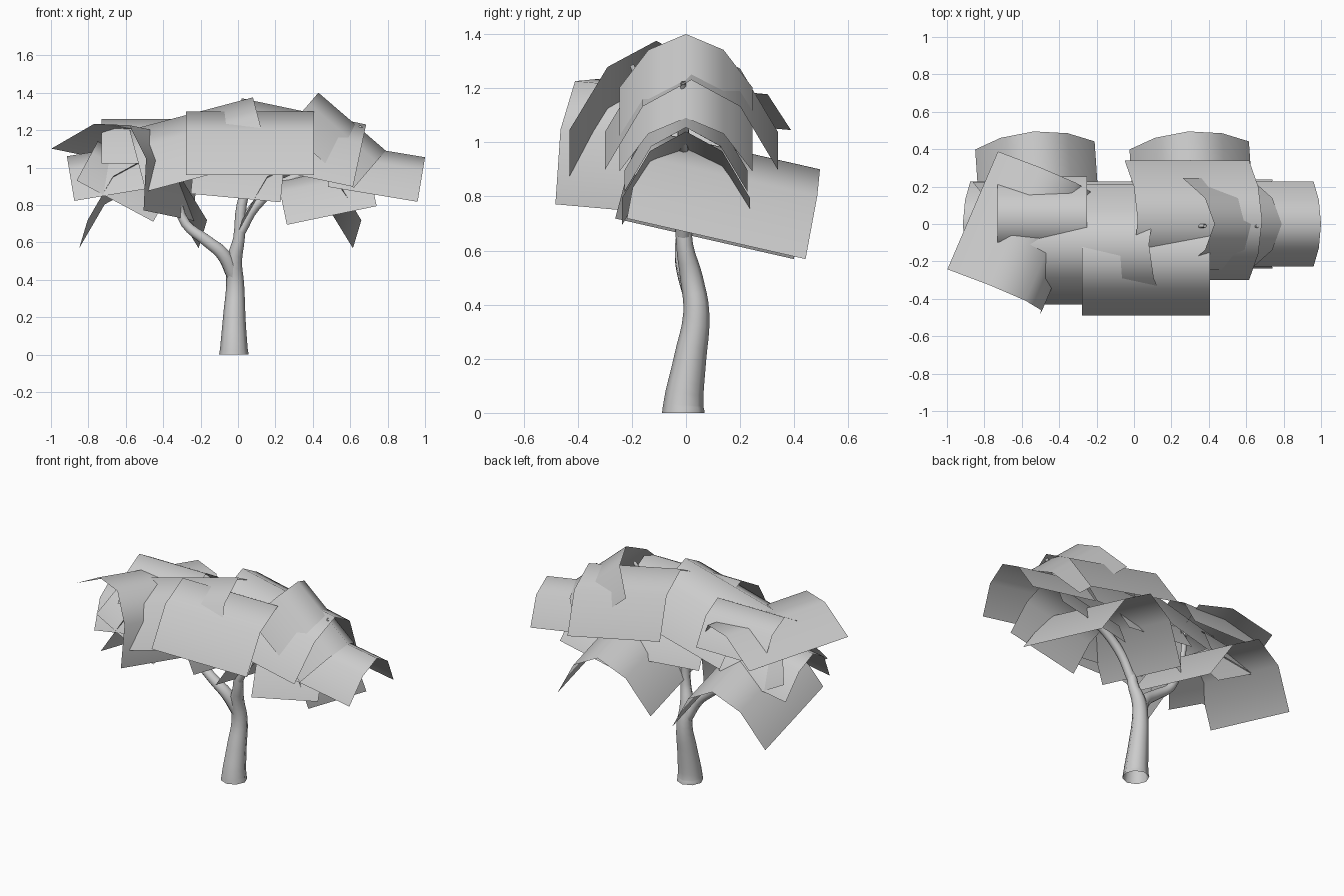
import bpy
from mathutils import Vector

if "Cube" in bpy.data.objects:
    bpy.data.objects.remove(bpy.data.objects["Cube"])


def limb(name, pts):
    """Tapered smooth tube through (x, y, z, radius) points."""
    cu = bpy.data.curves.new(name, 'CURVE')
    cu.dimensions = '3D'
    cu.bevel_depth = 1.0
    cu.bevel_resolution = 2
    cu.resolution_u = 4
    sp = cu.splines.new('BEZIER')
    sp.bezier_points.add(len(pts) - 1)
    for bp, (x, y, z, r) in zip(sp.bezier_points, pts):
        bp.co = (x, y, z)
        bp.radius = r
        bp.handle_left_type = bp.handle_right_type = 'AUTO'
    ob = bpy.data.objects.new(name, cu)
    bpy.context.collection.objects.link(ob)


# arched cross-section shared by every leaf sheet: (sideways, height)
ARCH = [(-.32, -.34), (-.18, -.10), (0, 0), (.18, -.10), (.32, -.34)]


def leaf_sheet(name, start, end, up=(0, 0, 1), size=1.0):
    """Arched sheet whose ridge runs from start to end."""
    a, b = Vector(start), Vector(end)
    d = (b - a).normalized()
    u = Vector(up)
    u = (u - d * u.dot(d)).normalized()
    s = d.cross(u)
    verts = [p + s * w * size + u * h * size for p in (a, b) for w, h in ARCH]
    n = len(ARCH)
    faces = [(i, i + 1, n + i + 1, n + i) for i in range(n - 1)]
    me = bpy.data.meshes.new(name)
    me.from_pydata(verts, [], faces)
    me.polygons.foreach_set('use_smooth', [True] * len(faces))
    ob = bpy.data.objects.new(name, me)
    bpy.context.collection.objects.link(ob)


# trunk and its right-hand continuation
limb('trunk', [(-.022, -.01, 0, .079), (-.022, -.01, .03, .074), (-.02, .015, .2, .06),
               (-.015, .038, .37, .048), (-.02, .02, .5, .042), (.005, -.005, .62, .031),
               (.02, -.01, .8, .027), (.07, -.01, .95, .024), (.2, -.01, 1.1, .018),
               (.38, -.01, 1.31, .01)])
# main branches
limb('left_branch', [(-.02, .035, .42, .042), (-.08, .0, .535, .038), (-.17, -.01, .61, .033),
                     (-.28, 0, .70, .027), (-.35, .01, .87, .023), (-.5, .02, 1.0, .017),
                     (-.68, .02, 1.12, .008)])
limb('right_branch', [(.015, -.01, .66, .028), (.09, -.01, .79, .028), (.25, -.01, .92, .025),
                      (.48, -.01, 1.02, .02), (.66, -.01, 1.22, .01)])
# twigs
limb('front_twig', [(.03, -.01, .85, .022), (-.01, -.1, 1.05, .016), (-.02, -.2, 1.285, .009)])
limb('left_twig', [(-.33, .01, .8, .02), (-.38, .0, 1.0, .016), (-.4, -.03, 1.22, .008)])

# full-size leaf sheets
leaf_sheet('front_leaves', (-.278, -.17, 1.30), (.406, -.17, 1.30))
leaf_sheet('crown_left_leaves', (-.58, -.11, 1.20), (.08, -.11, 1.375))
leaf_sheet('crown_right_leaves', (.02, .02, 1.37), (.685, .02, 1.23))
leaf_sheet('far_left_leaves', (-.58, -.41, 1.226), (-.31, .22, 1.17), (.17, -.05, .29))
for side, x in (('left', -.535), ('right', .29)):
    leaf_sheet('back_' + side + '_leaves', (x, .495, .90), (x + .045, -.165, 1.05))

# smaller leaf sheets
leaf_sheet('right_upper_leaves', (.43, 0, 1.40), (.79, 0, 1.09), size=.77)
leaf_sheet('right_tip_leaves', (.52, 0, 1.135), (1.0, 0, 1.055), size=.71)
leaf_sheet('right_lower_leaves', (.21, .0, .94), (.69, .0, 1.04), size=.74)
leaf_sheet('middle_leaves', (-.23, 0, 1.10), (.25, 0, 1.055), size=.71)
leaf_sheet('left_tip_leaves', (-.435, 0, 1.14), (-.915, 0, 1.06), size=.71)
leaf_sheet('left_top_leaves', (-.73, .03, 1.26), (-.25, .03, 1.26), size=.7)
leaf_sheet('left_lower_leaves', (-.75, .0, 1.14), (-.34, .0, .92), size=.7)
